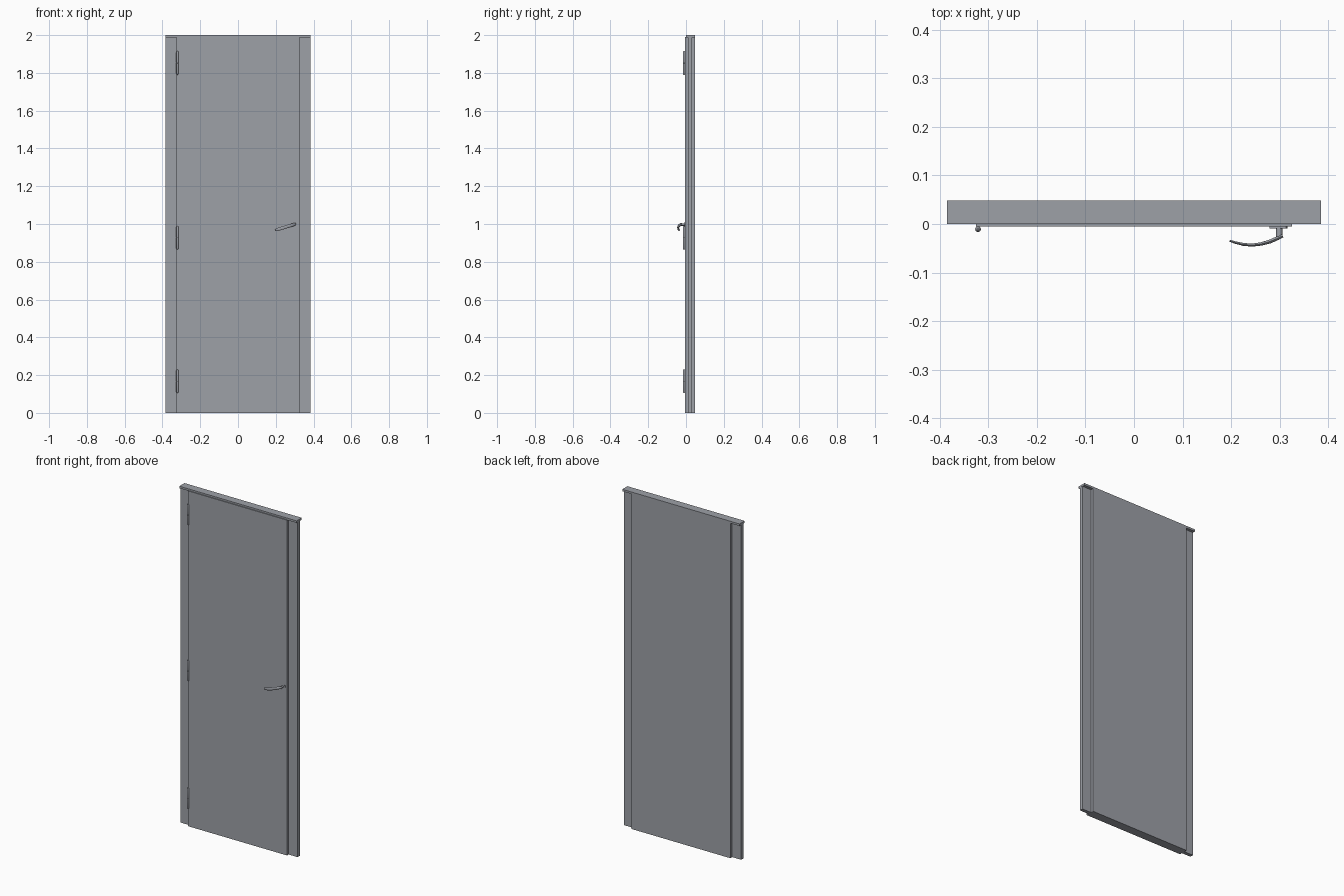
import bpy, bmesh, math
from mathutils import Vector, Matrix

if "Cube" in bpy.data.objects:
    bpy.data.objects.remove(bpy.data.objects["Cube"])

mat = bpy.data.materials.new("door grey")
mat.diffuse_color = (0.34, 0.355, 0.39, 1)
mat.use_nodes = True
mat.node_tree.nodes["Principled BSDF"].inputs["Base Color"].default_value = mat.diffuse_color


def finish(name, bm, smooth=False):
    bmesh.ops.recalc_face_normals(bm, faces=bm.faces)
    me = bpy.data.meshes.new(name)
    bm.to_mesh(me)
    bm.free()
    me.materials.append(mat)
    ob = bpy.data.objects.new(name, me)
    bpy.context.collection.objects.link(ob)
    if smooth:
        bpy.ops.object.select_all(action='DESELECT')
        ob.select_set(True)
        bpy.context.view_layer.objects.active = ob
        bpy.ops.object.shade_smooth_by_angle(angle=math.radians(40))
    return ob


def box(name, x, y, z, tilt=0):
    bm = bmesh.new()
    size = [b - a for a, b in (x, y, z)]
    mid = Vector([(a + b) / 2 for a, b in (x, y, z)])
    m = Matrix.Translation(mid) @ Matrix.Rotation(tilt, 4, 'Y') @ Matrix.Diagonal((*size, 1))
    bmesh.ops.create_cube(bm, size=1, matrix=m)
    return finish(name, bm)


def skin(name, rings):
    """Closed tube through a list of equally sized point rings."""
    bm = bmesh.new()
    vs = [[bm.verts.new(p) for p in r] for r in rings]
    n = len(vs[0])
    for a, b in zip(vs, vs[1:]):
        for i in range(n):
            j = (i + 1) % n
            bm.faces.new((a[i], a[j], b[j], b[i]))
    bm.faces.new(vs[0])
    bm.faces.new(vs[-1])
    return finish(name, bm, True)


# Door leaf, thicker than the frame on both sides
box("door_leaf", (-0.325, 0.325), (-0.005, 0.048), (0, 1.99))

# Side jambs, recessed behind the leaf faces
for side, s in (("left", -1), ("right", 1)):
    box(side + "_jamb", sorted((s * 0.325, s * 0.384)), (0.01, 0.031), (0, 1.99))

# Head plate across the top
box("head_plate", (-0.385, 0.385), (0, 0.048), (1.988, 2))

# Hinges: two turned knuckles with rounded ends and a middle seam
profile = [(-0.063, 0.002), (-0.061, 0.004), (-0.056, 0.006), (-0.002, 0.006),
           (-0.001, 0.005), (0.001, 0.005), (0.002, 0.006), (0.056, 0.006),
           (0.061, 0.004), (0.063, 0.002)]
for name, zc in (("lower", 0.168), ("middle", 0.927), ("upper", 1.853)):
    skin(name + "_hinge", [[(-0.321 + r * math.cos(k * math.pi / 6),
                             -0.0105 + r * math.sin(k * math.pi / 6), zc + h)
                            for k in range(12)] for h, r in profile])

# Handle: mounting plate, stem and curved lever
box("handle_plate", (0.28, 0.315), (-0.0095, -0.004), (0.99, 1.005), -0.25)
skin("handle_stem", [[(0.299 + 0.0065 * math.cos(k * math.pi / 6), y,
                       0.997 + 0.0065 * math.sin(k * math.pi / 6))
                      for k in range(12)] for y in (-0.027, -0.006)])

# Lever path points: x, y, z, half thickness, half height
path = [(0.306, -0.024, 1.000, 0.0035, 0.006), (0.296, -0.029, 0.997, 0.004, 0.008),
        (0.280, -0.036, 0.992, 0.004, 0.009), (0.262, -0.041, 0.987, 0.0035, 0.009),
        (0.243, -0.0435, 0.981, 0.003, 0.009), (0.225, -0.042, 0.976, 0.003, 0.009),
        (0.208, -0.038, 0.971, 0.0025, 0.008), (0.197, -0.0345, 0.968, 0.002, 0.005)]
rings = []
for i, (x, y, z, t, h) in enumerate(path):
    a, b = path[max(i - 1, 0)], path[min(i + 1, len(path) - 1)]
    d = Vector((b[0] - a[0], b[1] - a[1], 0)).normalized()
    nrm = Vector((-d.y, d.x, 0))
    rings.append([Vector((x, y, z)) + nrm * t * math.cos(k * math.pi / 6)
                  + Vector((0, 0, h * math.sin(k * math.pi / 6))) for k in range(12)])
skin("handle_lever", rings)
